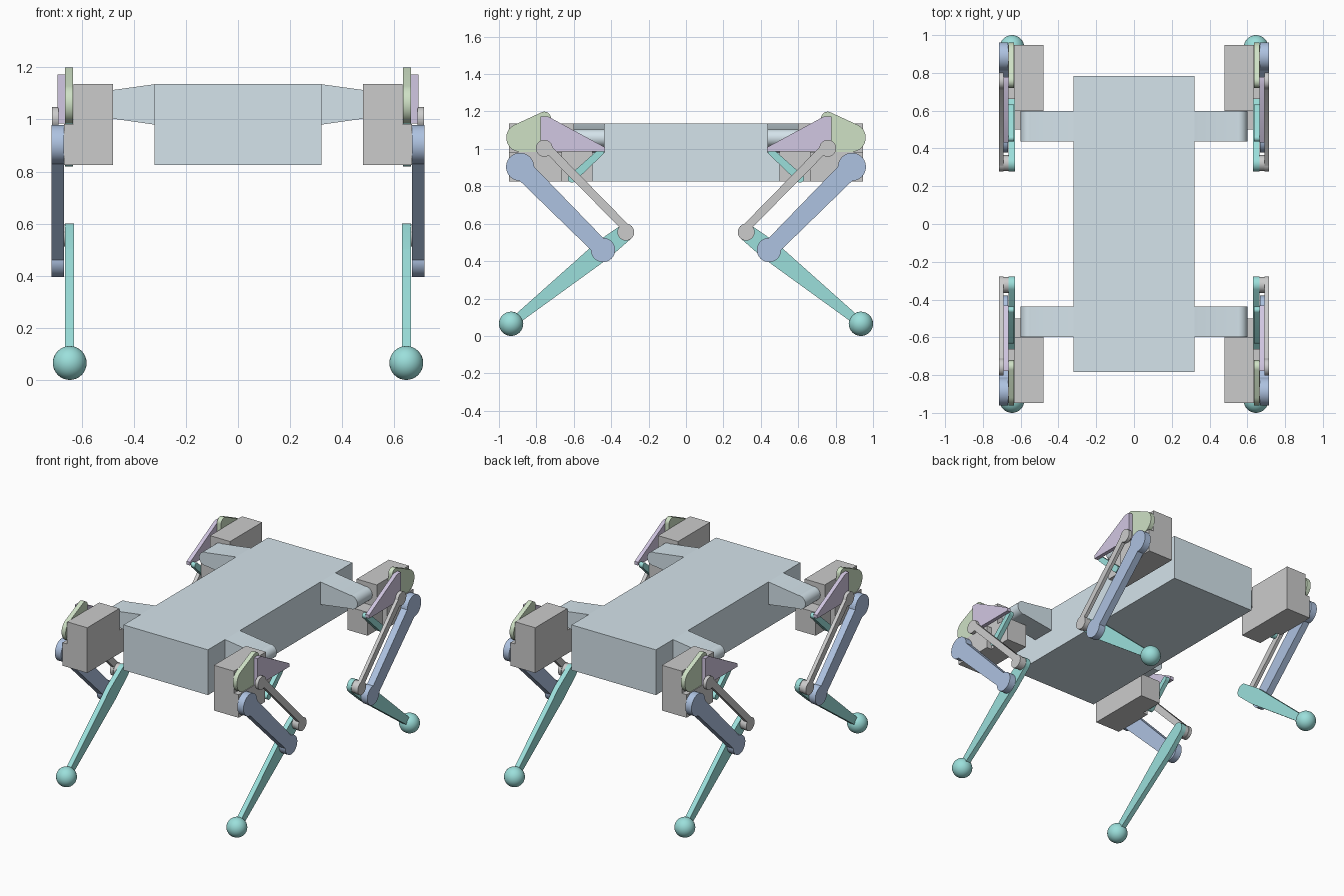
import bpy, bmesh, math
from mathutils.geometry import convex_hull_2d

if "Cube" in bpy.data.objects:
    bpy.data.objects.remove(bpy.data.objects["Cube"])

COLORS = {
    "pale_blue": (0.66, 0.77, 0.83, 1), "blue": (0.42, 0.54, 0.75, 1),
    "teal": (0.33, 0.74, 0.71, 1), "purple": (0.64, 0.57, 0.76, 1),
    "green": (0.62, 0.75, 0.56, 1),
}
MATS = {}
for key, col in COLORS.items():
    MATS[key] = bpy.data.materials.new(key)
    MATS[key].diffuse_color = col


def circle(c, r, n=40, start=0.0, sweep=2 * math.pi):
    return [(c[0] + r * math.cos(start + sweep * i / n),
             c[1] + r * math.sin(start + sweep * i / n)) for i in range(n + 1)]


def hull(*circles):
    pts = [p for c, r in circles for p in circle(c, r)[:-1]]
    return [pts[i] for i in convex_hull_2d(pts)]


def rod(a, ra, b, rb, left, right):
    """Two round ends joined by a bar; left/right = (offset at a, offset at b)."""
    t = math.atan2(b[1] - a[1], b[0] - a[0])
    la, lb = math.asin(left[0] / ra), math.asin(left[1] / rb)
    qa, qb = math.asin(right[0] / ra), math.asin(right[1] / rb)
    return (circle(a, ra, 32, t + la, 2 * math.pi - la - qa) +
            circle(b, rb, 32, t + math.pi + qb, 2 * math.pi - lb - qb))


def prism(bm, profile, lo, hi, axis="x"):
    """Extrude a (y, z) profile along x, or an (x, z) profile along y."""
    def at(p, d):
        return (d, p[0], p[1]) if axis == "x" else (p[0], d, p[1])
    v0 = [bm.verts.new(at(p, lo)) for p in profile]
    v1 = [bm.verts.new(at(p, hi)) for p in profile]
    n = len(profile)
    bm.faces.new(v0)
    bm.faces.new(v1[::-1])
    for i in range(n):
        j = (i + 1) % n
        bm.faces.new((v0[i], v1[i], v1[j], v0[j]))


def rect(a0, a1, b0, b1):
    return [(a0, b0), (a1, b0), (a1, b1), (a0, b1)]


def finish(bm, name, color, sx=1, sy=1):
    for v in bm.verts:
        v.co.x *= sx
        v.co.y *= sy
    bmesh.ops.recalc_face_normals(bm, faces=bm.faces)
    me = bpy.data.meshes.new(name)
    bm.to_mesh(me)
    bm.free()
    ob = bpy.data.objects.new(name, me)
    bpy.context.collection.objects.link(ob)
    if color:
        me.materials.append(MATS[color])
    bpy.ops.object.select_all(action="DESELECT")
    ob.select_set(True)
    bpy.context.view_layer.objects.active = ob
    bpy.ops.object.shade_smooth_by_angle(angle=math.radians(30))


def part(name, color, prisms, sx=1, sy=1):
    bm = bmesh.new()
    for p in prisms:
        prism(bm, *p)
    finish(bm, name, color, sx, sy)


# torso block
part("torso", "pale_blue", [(rect(-0.783, 0.783, 0.825, 1.135), -0.32, 0.32)])

# key joints of a leg in (y, z), front right side
HIP, KNEE = (-0.887, 0.904), (-0.444, 0.46)
ROD_TOP, ROD_LOW = (-0.758, 1.003), (-0.322, 0.555)
FOOT = (-0.935, 0.065)

# tapered shoulder arm with a rounded tip, in (x, z)
arm = [(0.32, 1.135), (0.32, 0.98)] + circle((0.553, 1.058), 0.047, 24,
                                            -math.pi / 2 - 0.19, math.pi + 0.38)
# L-shaped motor housing, in (y, z)
housing = [(-0.947, 0.825), (-0.50, 0.825), (-0.50, 0.985), (-0.60, 0.985),
           (-0.60, 1.135), (-0.947, 1.135)]
# triangular rocker plate
rocker = [(-0.777, 1.172), (-0.735, 1.172), (-0.432, 1.008), (-0.432, 0.985),
          (-0.777, 0.985)]

for sx, side in ((1, "right"), (-1, "left")):
    for sy, end in ((1, "front"), (-1, "back")):
        tag = f"{end}_{side}_"
        specs = [
            ("shoulder_arm", "pale_blue", [(arm, -0.598, -0.436, "y")]),
            ("motor_housing", None, [(housing, 0.48, 0.632),
                                     (rect(-0.947, -0.662, 0.825, 0.983), 0.632, 0.668)]),
            ("crank_plate", "green", [(hull(((-0.885, 1.06), 0.076),
                                            ((-0.757, 1.164), 0.035),
                                            ((-0.755, 1.02), 0.035)), 0.634, 0.665)]),
            ("rocker_plate", "purple", [(rocker, 0.665, 0.692)]),
            ("short_link", "teal", [(hull(((-0.455, 0.985), 0.018),
                                          ((-0.61, 0.842), 0.022)), 0.634, 0.664)]),
            ("thigh", "blue", [(rod(HIP, 0.075, KNEE, 0.065, (0.054, 0.046),
                                    (0.054, 0.046)), 0.668, 0.715)]),
            ("push_rod", None, [(rod(ROD_TOP, 0.045, ROD_LOW, 0.045, (0.036, 0.038),
                                     (0.01, 0.006)), 0.69, 0.714),
                                (circle(ROD_LOW, 0.042, 32)[:-1], 0.662, 0.692)]),
            ("shin", "teal", [(hull((ROD_LOW, 0.045), (KNEE, 0.054), (FOOT, 0.022)),
                               0.63, 0.664)]),
        ]
        for name, color, prisms in specs:
            part(tag + name, color, prisms, sx, sy)
        # ball foot
        bm = bmesh.new()
        bmesh.ops.create_uvsphere(bm, u_segments=32, v_segments=16, radius=0.065)
        bmesh.ops.translate(bm, verts=bm.verts, vec=(0.646, *FOOT))
        finish(bm, tag + "foot", "teal", sx, sy)

for m in bpy.data.materials:
    if m.users and not m.is_grease_pencil:
        m.use_nodes = True
        m.node_tree.nodes["Principled BSDF"].inputs["Base Color"].default_value = m.diffuse_color
